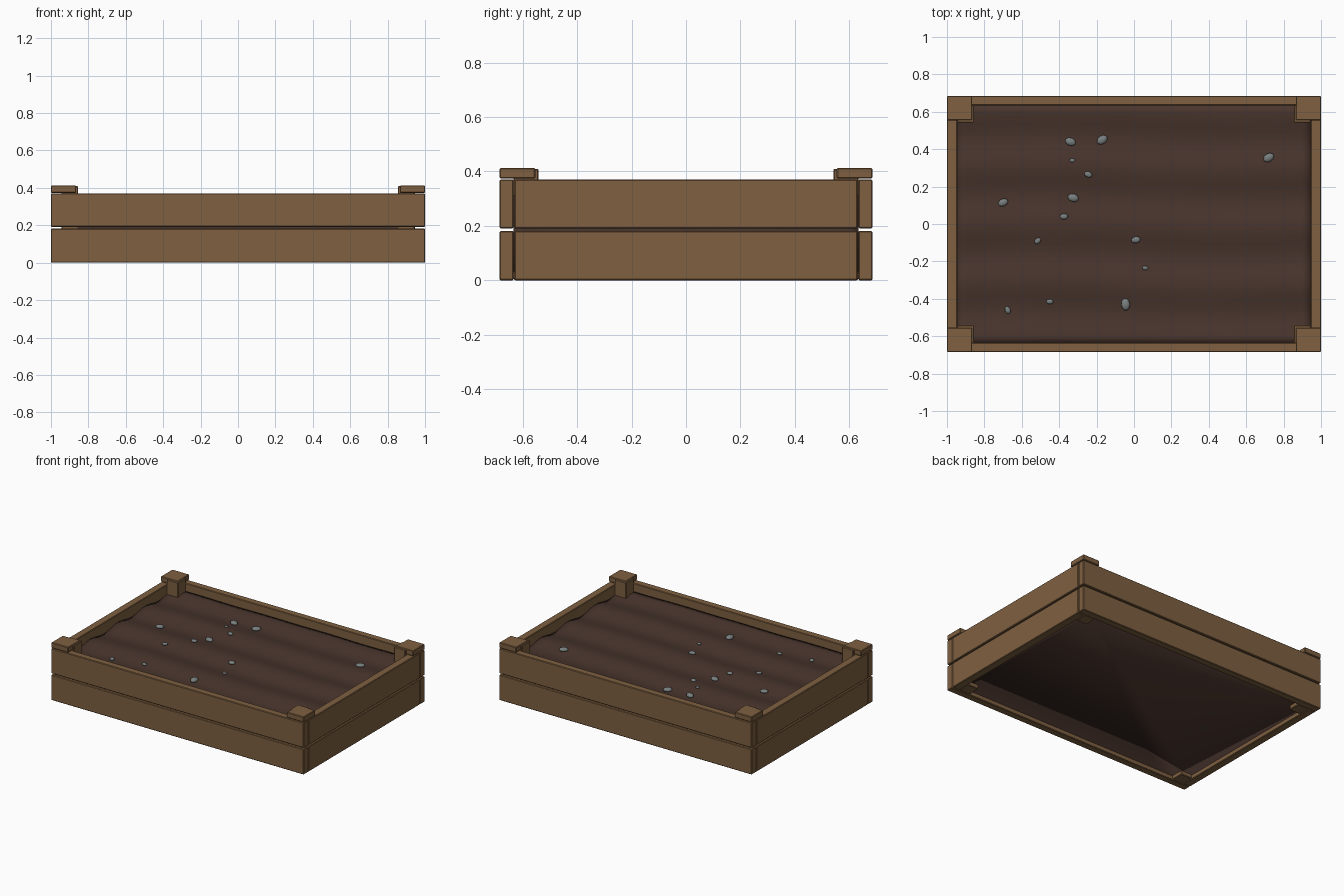
import bpy, bmesh, math
from mathutils import Vector

if "Cube" in bpy.data.objects:
    bpy.data.objects.remove(bpy.data.objects["Cube"])


def material(name, rgb):
    m = bpy.data.materials.new(name)
    m.use_nodes = True
    m.diffuse_color = (*rgb, 1)
    m.node_tree.nodes["Principled BSDF"].inputs["Base Color"].default_value = (*rgb, 1)
    return m


wood = material("warm_wood", (0.21, 0.117, 0.052))
earth = material("dark_soil", (0.066, 0.035, 0.026))
stone = material("grey_stone", (0.19, 0.21, 0.21))


def add_object(name, bm, mat):
    mesh = bpy.data.meshes.new(name)
    bm.to_mesh(mesh)
    bm.free()
    mesh.materials.append(mat)
    ob = bpy.data.objects.new(name, mesh)
    bpy.context.collection.objects.link(ob)
    return ob


def board(name, low, high):
    """Wooden box between two corners with slightly eased edges."""
    low, high = Vector(low), Vector(high)
    bm = bmesh.new()
    bmesh.ops.create_cube(bm, size=1)
    for v in bm.verts:
        v.co = (low + high) / 2 + v.co * (high - low)
    ob = add_object(name, bm, wood)
    bevel = ob.modifiers.new("eased_edges", "BEVEL")
    bevel.width = 0.004
    bevel.segments = 1
    return ob


X, Y = 1.0, 0.685            # outer half sizes
IX, IY = 0.945, 0.634        # inner half sizes

# Two courses of planks on all four sides
for course, z0, z1 in (("lower", 0, 0.182), ("upper", 0.191, 0.371)):
    board(course + "_front_plank", (-X, -Y, z0), (X, -IY, z1))
    board(course + "_back_plank", (-X, IY, z0), (X, Y, z1))
    board(course + "_right_plank", (-X, -IY + 0.004, z0), (-IX, IY - 0.004, z1))
    board(course + "_left_plank", (IX, -IY + 0.004, z0), (X, IY - 0.004, z1))

# Inner corner posts with caps over the plank ends
for sx, side in ((-1, "right"), (1, "left")):
    for sy, end in ((-1, "front"), (1, "back")):
        def corner(name, x0, x1, y0, y1, z0, z1):
            xs, ys = sorted((sx * x0, sx * x1)), sorted((sy * y0, sy * y1))
            board(f"{end}_{side}_{name}", (xs[0], ys[0], z0), (xs[1], ys[1], z1))
        corner("post", 0.855, IX, 0.542, IY, 0.002, 0.410)
        corner("cap", 0.865, X, 0.554, Y, 0.374, 0.413)

# Soil bed: furrowed grid closed by walls and a flat underside
bm = bmesh.new()
bmesh.ops.create_grid(bm, x_segments=40, y_segments=36, size=1)
for v in bm.verts:
    x, y = v.co.x * IX, v.co.y * IY
    furrow = 0.011 * math.sin(math.tau * (y - 0.22) / 0.31 + 0.25 * math.sin(3 * x))
    lumps = 0.002 * math.sin(9 * x + 4 * y) * math.cos(7 * y - 3 * x)
    v.co = (x, y, 0.302 + furrow + lumps)
rim = [e for e in bm.edges if e.is_boundary]
wall = bmesh.ops.extrude_edge_only(bm, edges=rim)["geom"]
for v in wall:
    if isinstance(v, bmesh.types.BMVert):
        v.co.z = 0.03
bottom = [e for e in wall if isinstance(e, bmesh.types.BMEdge) and e.is_boundary]
bmesh.ops.contextual_create(bm, geom=bottom)
bmesh.ops.recalc_face_normals(bm, faces=bm.faces)
for f in bm.faces:
    f.smooth = True
add_object("soil", bm, earth)

# Pebbles lying on the soil: x, y, length, turn in degrees
pebbles = [
    (-0.34, 0.44, 0.030, -20), (-0.17, 0.45, 0.031, 35), (-0.33, 0.34, 0.015, 0),
    (-0.245, 0.265, 0.022, -20), (0.72, 0.355, 0.031, 30), (-0.70, 0.115, 0.028, 25),
    (-0.325, 0.14, 0.030, -15), (-0.375, 0.04, 0.022, 0), (-0.515, -0.09, 0.020, 40),
    (0.01, -0.085, 0.025, 10), (0.06, -0.235, 0.016, 0), (-0.045, -0.43, 0.033, 95),
    (-0.45, -0.415, 0.019, 0), (-0.675, -0.46, 0.021, 115)]
for i, (x, y, r, turn) in enumerate(pebbles):
    bm = bmesh.new()
    bmesh.ops.create_icosphere(bm, subdivisions=2, radius=1)
    for f in bm.faces:
        f.smooth = True
    ob = add_object(f"pebble_{i + 1}", bm, stone)
    ob.scale = (r, r * 0.72, r * 0.5)
    ob.rotation_euler.z = math.radians(turn)
    height = 0.302 + 0.011 * math.sin(math.tau * (y - 0.22) / 0.31 + 0.25 * math.sin(3 * x))
    ob.location = (x, y, height + r * 0.25)
